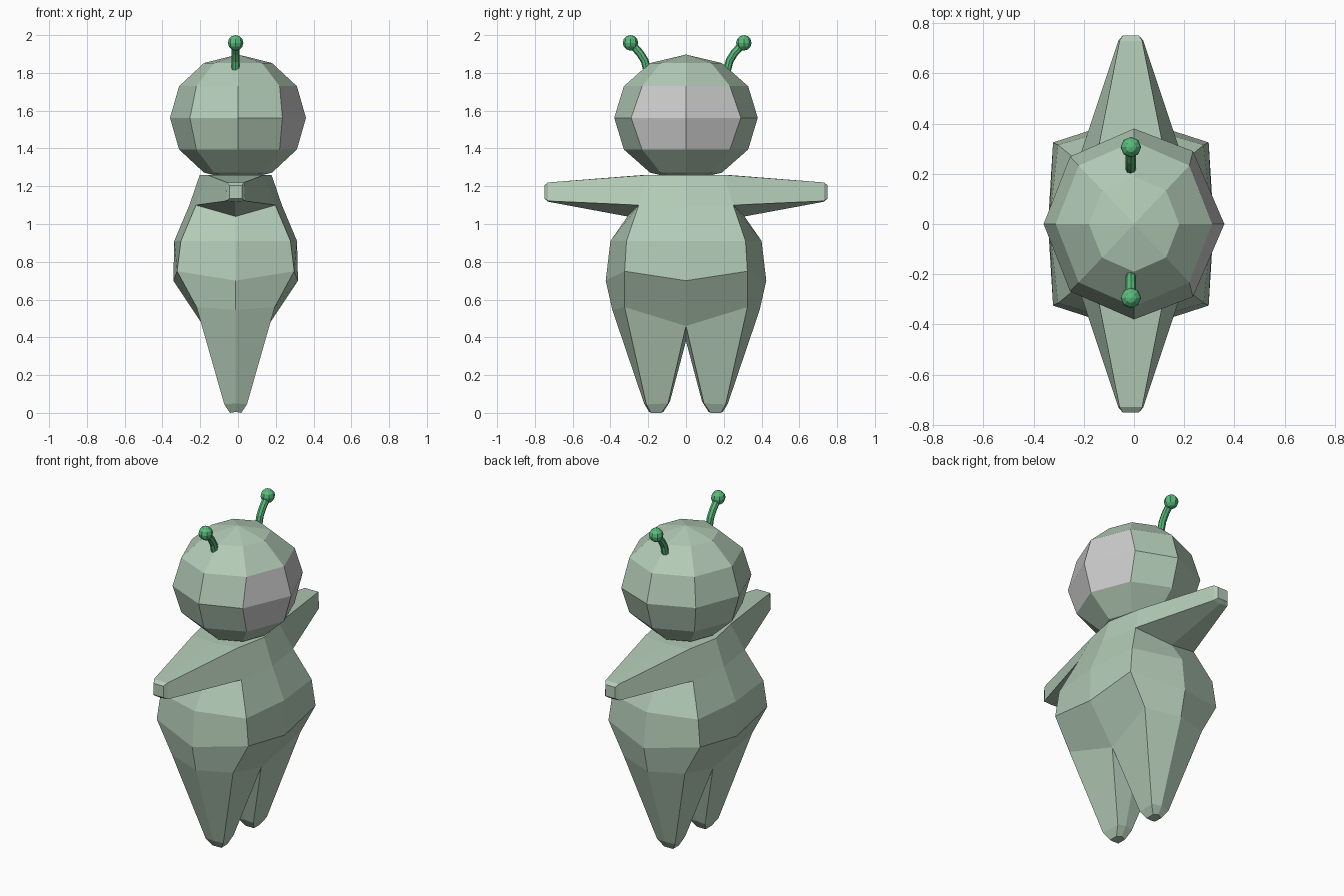
import bpy, bmesh
from mathutils import Vector

if "Cube" in bpy.data.objects:
    bpy.data.objects.remove(bpy.data.objects["Cube"])

CX = -0.0125  # small sideways offset of the whole body axis


def material(name, rgb):
    m = bpy.data.materials.new(name)
    m.diffuse_color = (*rgb, 1)
    m.use_nodes = True
    m.node_tree.nodes["Principled BSDF"].inputs["Base Color"].default_value = m.diffuse_color
    return m


SKIN = material("skin_green", (0.45, 0.60, 0.47))
BRIGHT = material("bright_green", (0.10, 0.50, 0.20))


def finish(name, bm, mat=None, loc=(0, 0, 0)):
    me = bpy.data.meshes.new(name)
    bm.to_mesh(me)
    bm.free()
    ob = bpy.data.objects.new(name, me)
    ob.location = loc
    if mat:
        me.materials.append(mat)
    bpy.context.collection.objects.link(ob)
    return ob


def strip(bm, a, b):
    """Quads between two matching rows of points."""
    for i in range(len(a) - 1):
        quad = [a[i], a[i + 1], b[i + 1], b[i]]
        bm.faces.new([bm.verts.new(p) for p in quad])


def mirror(bm, axis):
    s = Vector((1, 1, 1))
    s[axis] = -1
    geo = bmesh.ops.duplicate(bm, geom=bm.verts[:] + bm.edges[:] + bm.faces[:])["geom"]
    bmesh.ops.scale(bm, vec=s, verts=[g for g in geo if isinstance(g, bmesh.types.BMVert)])
    bmesh.ops.remove_doubles(bm, verts=bm.verts[:], dist=0.0005)


# Body: one quarter, rows run from front centre to corner to side
neck = [(.19, 0, 1.26), (.15, .20, 1.26)]
neck_in = [(0, 0, 1.26), (0, .22, 1.26)]
chest = [(.245, 0, 1.10), (.21, .25, 1.10), (0, .31, 1.04)]
waist = [(.325, 0, .91), (.29, .315, .91), (0, .40, .91)]
belly = [(.33, 0, .70), (.31, .325, .75), (0, .425, .70)]
hip = [(.17, 0, .46), (.207, .325, .56), (0, .39, .545)]
crotch = (0, 0, .38)
ankle = [(0, .085, .06), (.05, .095, .05), (.06, .21, .045), (0, .222, .05)]
sole = [(0, .12, .005), (.03, .13, 0), (.03, .185, 0), (0, .195, .005)]
wrist = [(0, .73, 1.22), (.045, .73, 1.22), (.05, .73, 1.122), (0, .73, 1.118)]
tip = [(0, .75, 1.205), (.033, .75, 1.205), (.033, .75, 1.135), (0, .75, 1.135)]

bm = bmesh.new()
strip(bm, neck_in, neck)
strip(bm, neck, chest[:2])
for upper, lower in ((chest, waist), (waist, belly), (belly, hip)):
    strip(bm, upper, lower)
# Arm
strip(bm, [neck_in[1], neck[1], chest[1], chest[2]], wrist)
strip(bm, wrist, tip)
strip(bm, tip[:2], [tip[3], tip[2]])
# Leg
strip(bm, [crotch] + hip, ankle)
strip(bm, ankle, sole)
strip(bm, sole[:2], [sole[3], sole[2]])
bmesh.ops.remove_doubles(bm, verts=bm.verts[:], dist=0.0005)
mirror(bm, 0)
mirror(bm, 1)
bmesh.ops.recalc_face_normals(bm, faces=bm.faces[:])
finish("body", bm, SKIN, (CX, 0, 0))


# Head and visor: the same faceted ball, split into two parts
def head_part(name, want_visor, mat):
    bm = bmesh.new()
    bmesh.ops.create_uvsphere(bm, u_segments=8, v_segments=6, radius=1)
    drop = []
    for f in bm.faces:
        c = f.calc_center_median()
        visor = c.x > 0.6 and abs(c.y) < 0.5 and abs(c.z) < 0.5
        if visor != want_visor:
            drop.append(f)
    for v in bm.verts:
        front_corner = v.co.x > 0.6 and abs(v.co.y) > 0.6 and abs(v.co.z) < 0.1
        v.co = Vector((v.co.x * .36, v.co.y * .38, v.co.z * .335))
        if front_corner:
            v.co.x, v.co.y = .235, v.co.y * 1.08
    bmesh.ops.delete(bm, geom=drop, context="FACES")
    finish(name, bm, mat, (0, 0, 1.562))


head_part("head", False, SKIN)
head_part("visor", True, None)

# Antennae: bent stalk with a ball on the end
stalk = [(.212, 1.815), (.225, 1.865), (.25, 1.905), (.30, 1.96)]
for side, label in ((1, "left"), (-1, "right")):
    cu = bpy.data.curves.new(label + "_antenna_stalk", "CURVE")
    cu.dimensions = "3D"
    cu.bevel_depth = .021
    cu.bevel_resolution = 2
    cu.use_fill_caps = True
    sp = cu.splines.new("POLY")
    sp.use_smooth = False
    sp.points.add(len(stalk) - 1)
    for p, (y, z) in zip(sp.points, stalk):
        p.co = (CX, side * y + .006, z, 1)
    cu.materials.append(BRIGHT)
    bpy.context.collection.objects.link(bpy.data.objects.new(cu.name, cu))

    bm = bmesh.new()
    bmesh.ops.create_uvsphere(bm, u_segments=8, v_segments=6, radius=.041)
    finish(label + "_antenna_ball", bm, BRIGHT, (CX, side * .30 + .006, 1.959))
